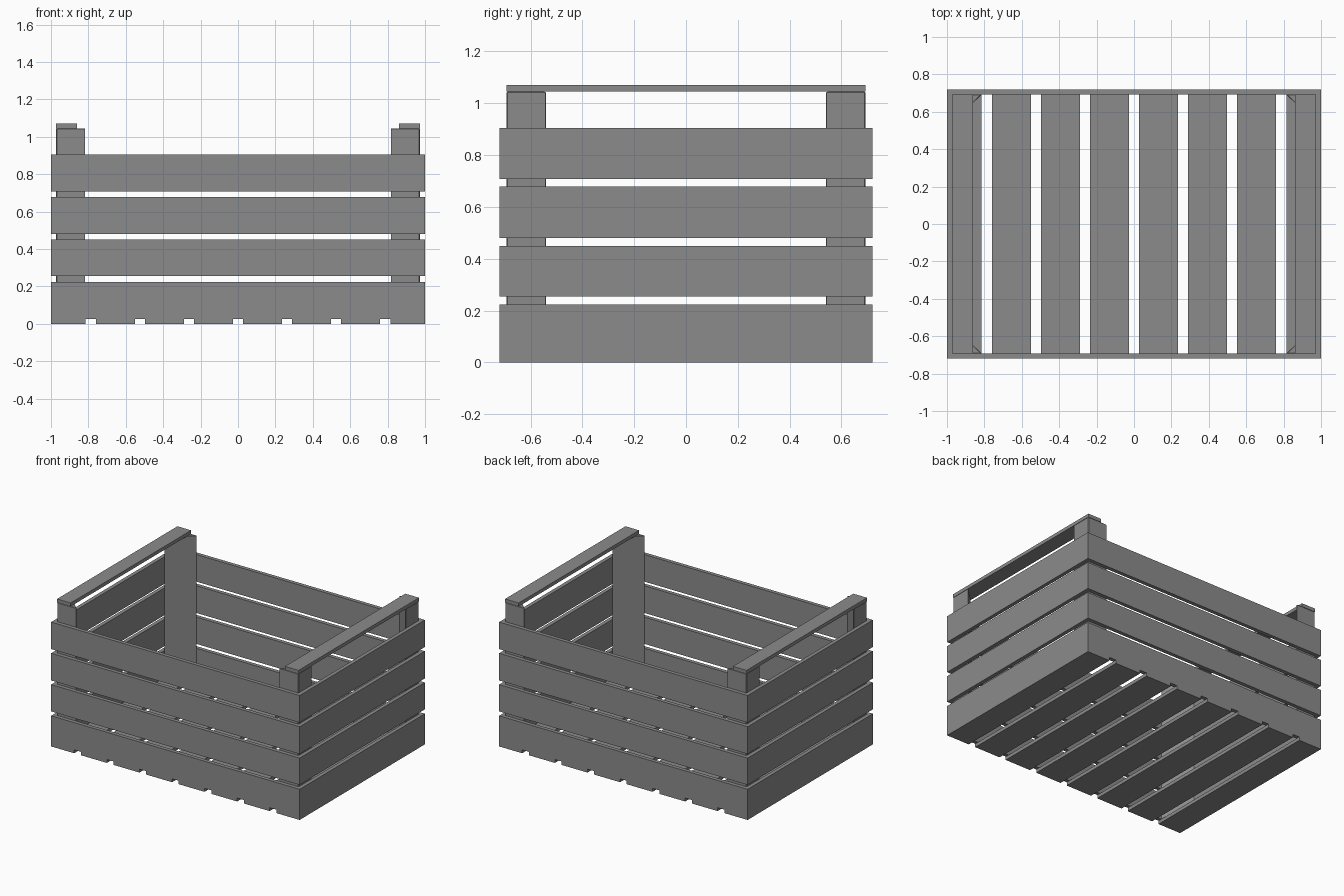
import bpy
import bmesh

cube = bpy.data.objects.get("Cube")
if cube:
    bpy.data.objects.remove(cube, do_unlink=True)

# Single grey material
grey = bpy.data.materials.new("plain grey")
grey.use_nodes = True
colour = (0.26, 0.26, 0.26, 1)
grey.diffuse_color = colour
grey.node_tree.nodes["Principled BSDF"].inputs["Base Color"].default_value = colour

HX, HY = 1.0, 0.72      # half length and half width of the crate
T = 0.028               # board thickness
FLOOR = 0.025
POST_TOP = 1.045


def prism(name, outline, z0, z1):
    """Extrude a flat outline upward from z0 to z1."""
    bm = bmesh.new()
    face = bm.faces.new([bm.verts.new((x, y, z0)) for x, y in outline])
    up = bmesh.ops.extrude_face_region(bm, geom=[face])["geom"]
    verts = [v for v in up if isinstance(v, bmesh.types.BMVert)]
    bmesh.ops.translate(bm, verts=verts, vec=(0, 0, z1 - z0))
    bmesh.ops.recalc_face_normals(bm, faces=bm.faces)
    mesh = bpy.data.meshes.new(name)
    bm.to_mesh(mesh)
    bm.free()
    mesh.materials.append(grey)
    obj = bpy.data.objects.new(name, mesh)
    bpy.context.collection.objects.link(obj)
    return obj


def board(name, x0, x1, y0, y1, z0, z1):
    return prism(name, [(x0, y0), (x1, y0), (x1, y1), (x0, y1)], z0, z1)


# Floor boards: six full ones and a narrower one at each end
for i in range(6):
    x = (i - 2.5) * 0.262
    board(f"floor_board_{i + 1}", x - 0.104, x + 0.104, -HY, HY, 0, FLOOR)
board("floor_board_right_end", -HX, -0.815, -HY, HY, 0, FLOOR)
board("floor_board_left_end", 0.815, HX, -HY, HY, 0, FLOOR)

# Four rows of wall slats
for row, (z0, z1) in enumerate([(FLOOR, 0.223), (0.255, 0.45), (0.48, 0.678), (0.708, 0.905)], 1):
    board(f"front_slat_{row}", -HX, HX, -HY, T - HY, z0, z1)
    board(f"back_slat_{row}", -HX, HX, HY - T, HY, z0, z1)
    board(f"right_slat_{row}", -HX, T - HX, T - HY, HY - T, z0, z1)
    board(f"left_slat_{row}", HX - T, HX, T - HY, HY - T, z0, z1)

# Triangular corner posts with slightly eased edges, and a handle over each end
px, py = HX - T, HY - T
for sx, side in ((-1, "right"), (1, "left")):
    for sy, end in ((-1, "front"), (1, "back")):
        corner = [(sx * px, sy * py), (sx * (px - 0.157), sy * py), (sx * px, sy * (py - 0.153))]
        post = prism(f"{end}_{side}_post", corner, FLOOR, POST_TOP)
        ease = post.modifiers.new("eased_edges", 'BEVEL')
        ease.width = 0.003
        ease.segments = 1
    inner, outer = sorted((sx * 0.862, sx * px))
    board(f"{side}_handle", inner, outer, -py, py, POST_TOP, 1.07)
